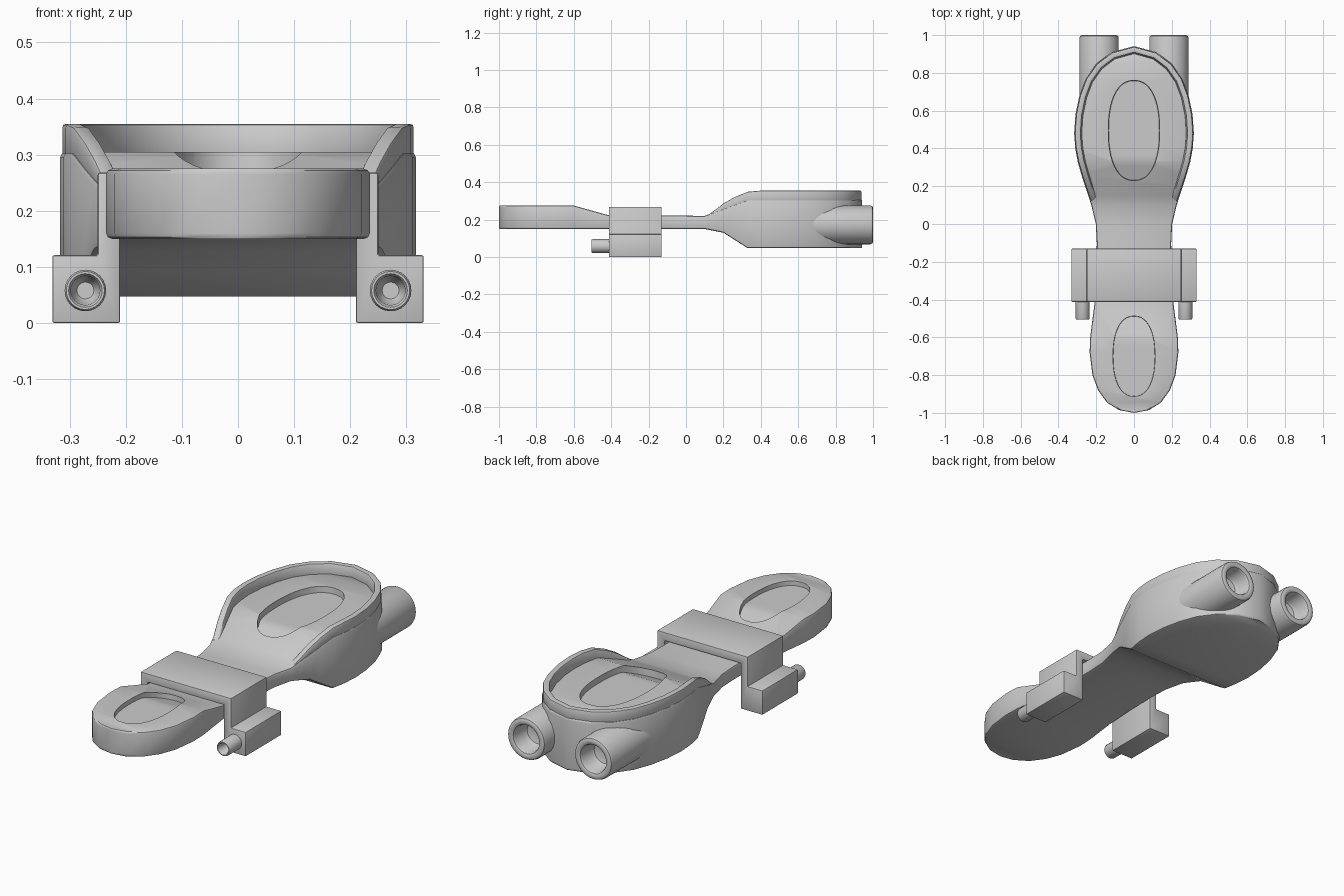
import bpy, bmesh, math
from mathutils import Vector

if "Cube" in bpy.data.objects:
    bpy.data.objects.remove(bpy.data.objects["Cube"])

OUTLINE = [(-1, 0), (-.985, .08), (-.945, .143), (-.88, .19), (-.8, .22), (-.68, .235),
           (-.6, .232), (-.42, .209), (-.25, .199), (-.1, .197), (0, .202), (.1, .226),
           (.15, .242), (.2, .259), (.26, .278), (.33, .298), (.4, .311), (.48, .317),
           (.58, .31), (.68, .289), (.77, .255), (.85, .198), (.91, .118), (.942, 0)]
TOP = [(-1, .275), (-.6, .275), (-.42, .225), (.1, .22), (.33, .305), (1, .305)]
BOTTOM = [(-1, .15), (.1, .15), (.2, .13), (.33, .047), (1, .047)]
RIM_TOP = [(.1, .215), (.15, .25), (.2, .288), (.26, .322), (.33, .349), (.38, .355), (1, .355)]


def interp(table, y):
    for (a, u), (b, v) in zip(table, table[1:]):
        if y <= b:
            return u + (v - u) * (y - a) / (b - a)
    return table[-1][1]


def make(name, bm):
    bmesh.ops.remove_doubles(bm, verts=bm.verts, dist=1e-5)
    bmesh.ops.recalc_face_normals(bm, faces=bm.faces)
    me = bpy.data.meshes.new(name)
    bm.to_mesh(me)
    bm.free()
    ob = bpy.data.objects.new(name, me)
    bpy.context.collection.objects.link(ob)
    return ob


def loft(name, rings):
    """Skin a run of equal cross-sections and cap both ends."""
    bm = bmesh.new()
    vs = [[bm.verts.new(p) for p in r] for r in rings]
    n = len(vs[0])
    for a, b in zip(vs, vs[1:]):
        for i in range(n):
            j = (i + 1) % n
            bm.faces.new((a[i], a[j], b[j], b[i]))
    bm.faces.new(vs[0])
    bm.faces.new(vs[-1])
    return make(name, bm)


def slab(name, stations):
    """Solid from (y, half width, top, bottom) stations."""
    return loft(name, [[(-w, y, b), (w, y, b), (w, y, t), (-w, y, t)] for y, w, t, b in stations])


def turned(name, profile, x, z, sides=32):
    """Solid of revolution about a y-parallel axis from (radius, y) points."""
    return loft(name, [[(x + r * math.cos(2 * math.pi * k / sides), y,
                         z + r * math.sin(2 * math.pi * k / sides)) for k in range(sides)]
                       for r, y in profile])


def finish(ob, bevel=0, cutters=(), segments=2):
    if bevel:
        m = ob.modifiers.new("bevel", 'BEVEL')
        m.width, m.segments = bevel, segments
        m.limit_method, m.angle_limit = 'ANGLE', math.radians(40)
    for c in cutters:
        m = ob.modifiers.new("cut", 'BOOLEAN')
        m.operation, m.object, m.solver = 'DIFFERENCE', c, 'EXACT'
        c.hide_render = True
    dg = bpy.context.evaluated_depsgraph_get()
    me = bpy.data.meshes.new_from_object(ob.evaluated_get(dg))
    ob.modifiers.clear()
    ob.data = me
    for c in cutters:
        bpy.data.objects.remove(c)
    bpy.ops.object.select_all(action='DESELECT')
    ob.select_set(True)
    bpy.context.view_layer.objects.active = ob
    bpy.ops.object.shade_smooth_by_angle(angle=math.radians(32))


# Foot recess cutters, following the sole's top surface
def recess(name, yc, half_len, half_wid, depth):
    st = []
    n = 24
    for i in range(n + 1):
        t = -math.cos(math.pi * i / n)
        y = yc + half_len * t
        w = half_wid * max(0, 1 - abs(t) ** 2.3) ** (1 / 2.3)
        st.append((y, w, .5, interp(TOP, y) - depth))
    ob = slab(name, st)
    # pull the floor inward so that the walls slope
    for v in ob.data.vertices:
        if v.co.z < .45:
            v.co.x *= .88
            v.co.y = yc + (v.co.y - yc) * .94
    return ob


# Sole with toe and raised heel
body = slab("sole", [(y, w, interp(TOP, y), interp(BOTTOM, y)) for y, w in OUTLINE])
cutters = [recess("toe_recess", -.7, .225, .125, .022),
           recess("heel_recess", .495, .28, .152, .03)]
for s in (-1, 1):
    cutters.append(turned("bore_cutter", [(.066, .9), (.066, 1.1)], s * .185, .172))
finish(body, .01, cutters)

# Rim around the heel
side = [(w, y) for y, w in OUTLINE if y > .12]
path = [Vector((-x, y)) for x, y in [(.232, .12)] + side[:-1]] + [Vector((0, side[-1][1]))]
path += [Vector((-p.x, p.y)) for p in reversed(path[:-1])]
rings = []
for i, p in enumerate(path):
    d = (path[min(i + 1, len(path) - 1)] - path[max(i - 1, 0)]).normalized()
    n = Vector((d.y, -d.x))
    o, ti, bi = p + n * .004, p + n * .034, p + n * .042
    zb, zt = interp(TOP, p.y) - .012, interp(RIM_TOP, p.y)
    rings.append([(o.x, o.y, zb), (o.x, o.y, zt), (ti.x, ti.y, zt), (bi.x, bi.y, zb)])
finish(loft("heel_rim", rings), .006)

# Strap clamp bridging the sole, with a foot block on each side
half = [(.25, .268), (.25, .121), (.331, .121), (.331, 0), (.21, 0), (.21, .226)]
prof = half + [(-x, z) for x, z in reversed(half)]
finish(loft("clamp", [[(x, y, z) for x, z in prof] for y in (-.412, -.13)]), .004)

for s in (-1, 1):
    # Rear thruster tubes
    finish(turned("thruster", [(.104, .6), (.104, .985), (.1, .996), (.092, 1), (.08, 1),
                               (.072, .996), (.067, .985), (.065, .93), (.055, .91), (.03, .902)],
                  s * .185, .172))
    # Front nozzle pins
    finish(turned("nozzle", [(.037, -.4), (.037, -.5), (.034, -.506), (.03, -.506),
                             (.026, -.5), (.024, -.46), (.015, -.445)], s * .272, .058, 24))
